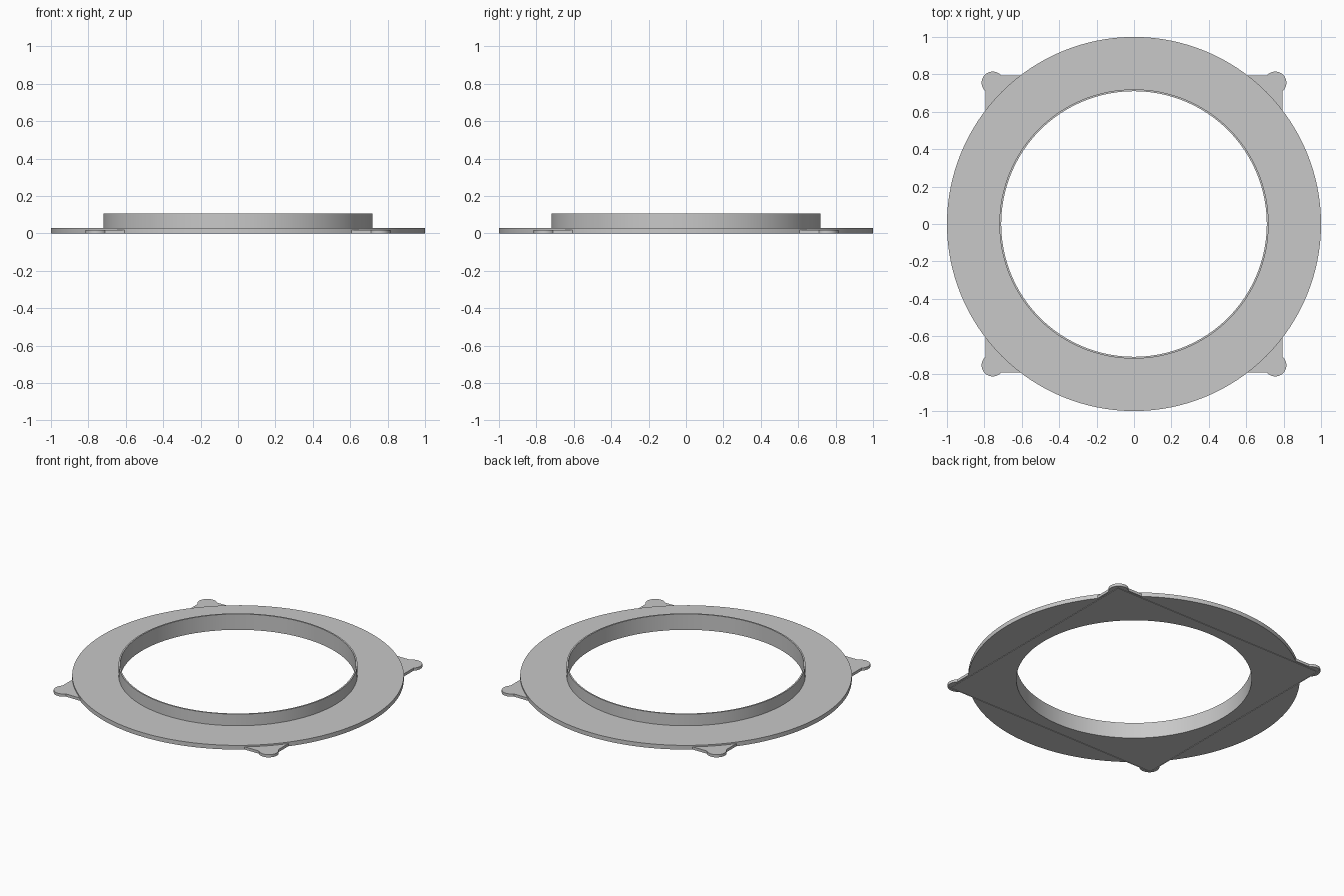
import bpy, bmesh, math

cube = bpy.data.objects.get("Cube")
if cube:
    bpy.data.objects.remove(cube, do_unlink=True)

grey = bpy.data.materials.new("light_grey")
grey.use_nodes = True
grey.diffuse_color = (0.58, 0.58, 0.58, 1)
grey.node_tree.nodes["Principled BSDF"].inputs["Base Color"].default_value = (0.58, 0.58, 0.58, 1)

SEGMENTS = 128
HOLE, COLLAR = 0.71, 0.72
HALF = 0.795
EAR = 0.755


def make_object(name, bm):
    bmesh.ops.recalc_face_normals(bm, faces=bm.faces)
    mesh = bpy.data.meshes.new(name)
    bm.to_mesh(mesh)
    bm.free()
    mesh.materials.append(grey)
    obj = bpy.data.objects.new(name, mesh)
    bpy.context.collection.objects.link(obj)
    return obj


def lathe(name, profile):
    """Revolve a closed (radius, height) profile about z."""
    bm = bmesh.new()
    rings = []
    for i in range(SEGMENTS):
        a = math.tau * i / SEGMENTS
        rings.append([bm.verts.new((r * math.cos(a), r * math.sin(a), z)) for r, z in profile])
    n = len(profile)
    for i, ring in enumerate(rings):
        after = rings[(i + 1) % SEGMENTS]
        for j in range(n):
            k = (j + 1) % n
            bm.faces.new((ring[j], after[j], after[k], ring[k]))
    return make_object(name, bm)


def box(name, half, z0, z1):
    bm = bmesh.new()
    bmesh.ops.create_cube(bm, size=1)
    for v in bm.verts:
        v.co = (v.co.x * 2 * half, v.co.y * 2 * half, z1 if v.co.z > 0 else z0)
    return make_object(name, bm)


def disc(name, radius, x, y, z0, z1, sides):
    bm = bmesh.new()
    bmesh.ops.create_cone(bm, cap_ends=True, segments=sides, radius1=radius, radius2=radius, depth=z1 - z0)
    bmesh.ops.translate(bm, verts=bm.verts, vec=(x, y, (z0 + z1) / 2))
    return make_object(name, bm)


def combine(target, tool, operation):
    """Apply a boolean and discard the tool."""
    mod = target.modifiers.new("cut", 'BOOLEAN')
    mod.operation, mod.solver, mod.object = operation, 'EXACT', tool
    graph = bpy.context.evaluated_depsgraph_get()
    result = bpy.data.meshes.new_from_object(target.evaluated_get(graph))
    target.modifiers.clear()
    target.data = result
    bpy.data.objects.remove(tool, do_unlink=True)


# Round flange with thin raised collar
flange = lathe("flange_and_collar", [(HOLE, 0), (1, 0), (1, 0.028), (COLLAR, 0.028),
                                     (COLLAR, 0.105), (HOLE, 0.105)])

# Square base plate with round corner ears
plate = box("corner_plate", HALF, 0, 0.018)
for sx in (-1, 1):
    for sy in (-1, 1):
        combine(plate, disc("ear", 0.06, sx * EAR, sy * EAR, 0, 0.018, 32), 'UNION')
combine(plate, disc("opening", 0.8, 0, 0, -0.1, 0.2, SEGMENTS), 'DIFFERENCE')
combine(flange, plate, 'UNION')

# Shallow square groove on the underside
groove = box("groove", HALF - 0.002, -0.01, 0.003)
combine(groove, box("groove_core", HALF - 0.016, -0.1, 0.1), 'DIFFERENCE')
combine(flange, groove, 'DIFFERENCE')

# Smooth round walls, crisp edges
bpy.ops.object.select_all(action='DESELECT')
flange.select_set(True)
bpy.context.view_layer.objects.active = flange
bpy.ops.object.shade_smooth_by_angle(angle=math.radians(30))
